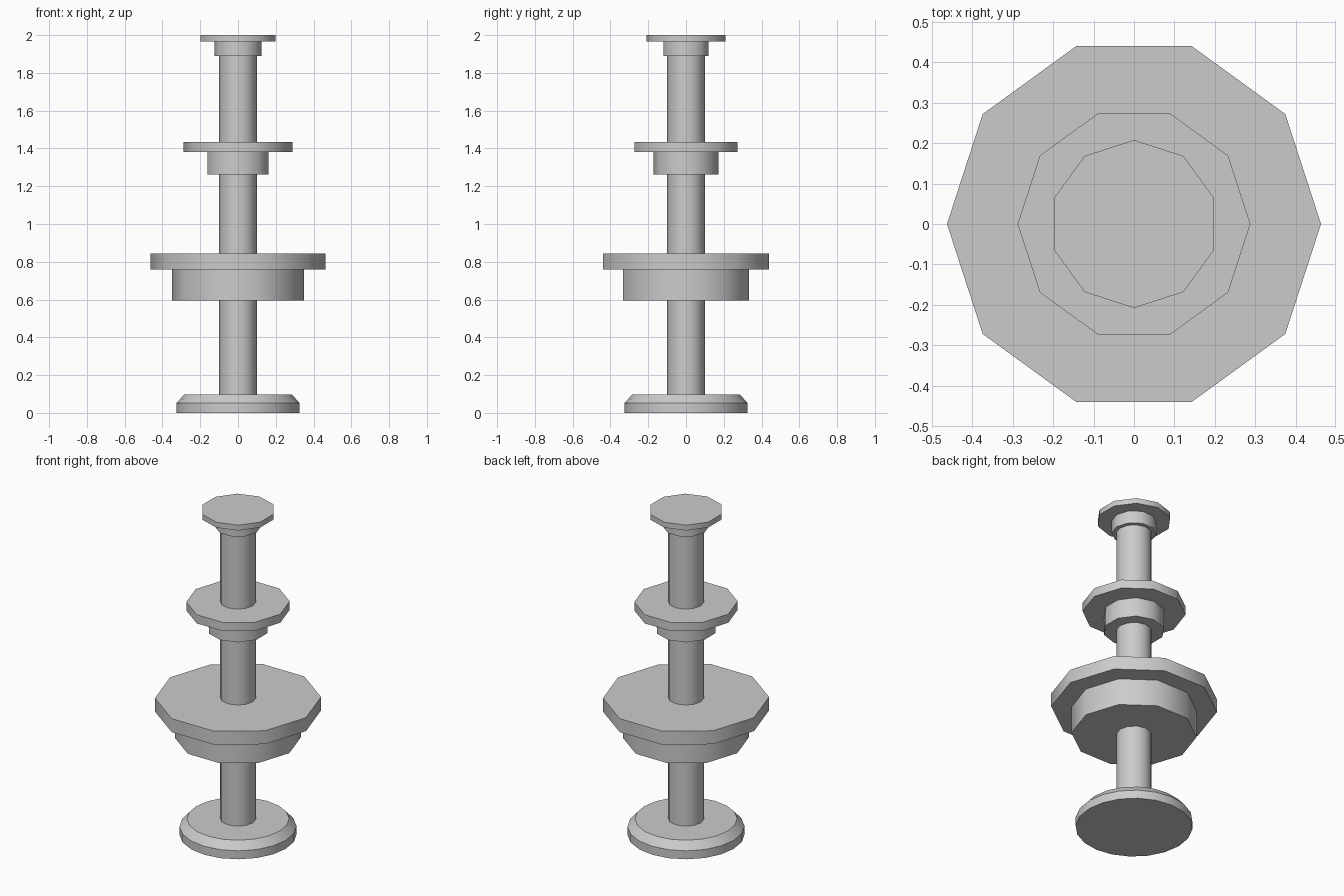
import bpy, math

if "Cube" in bpy.data.objects:
    bpy.data.objects.remove(bpy.data.objects["Cube"])


def turned(name, profile, sides, start=0.0):
    """Closed solid turned around z from (radius, height) pairs."""
    verts, faces = [], []
    for r, z in profile:
        for i in range(sides):
            a = math.radians(start) + math.tau * i / sides
            verts.append((r * math.cos(a), r * math.sin(a), z))
    for k in range(len(profile) - 1):
        for i in range(sides):
            j = (i + 1) % sides
            lo, hi = k * sides, (k + 1) * sides
            faces.append((lo + i, lo + j, hi + j, hi + i))
    faces.append(tuple(reversed(range(sides))))
    top = (len(profile) - 1) * sides
    faces.append(tuple(range(top, top + sides)))
    mesh = bpy.data.meshes.new(name)
    mesh.from_pydata(verts, [], faces)
    ob = bpy.data.objects.new(name, mesh)
    bpy.context.collection.objects.link(ob)
    bpy.ops.object.select_all(action='DESELECT')
    ob.select_set(True)
    bpy.context.view_layer.objects.active = ob
    bpy.ops.object.shade_smooth_by_angle(angle=math.radians(40))
    return ob


# Chamfered foot and central post
turned("base", [(0.326, 0), (0.326, 0.052), (0.285, 0.098)], 20)
turned("post", [(0.1, 0.09), (0.1, 1.9)], 12)

# Three tiers, each a collar carrying a ten-sided plate:
# name, collar (radius, bottom, rotation), plate (radius, bottom, top, rotation)
tiers = [
    ("lower", (0.35, 0.595, 0), (0.463, 0.76, 0.843, 0)),
    ("middle", (0.171, 1.262, 90), (0.288, 1.38, 1.433, 0)),
    ("top", (0.125, 1.89, 0), (0.208, 1.967, 2.0, 90)),
]
for name, (cr, cz, ca), (pr, pz, pt, pa) in tiers:
    turned(name + "_collar", [(cr, cz), (cr, pz)], 10, ca)
    turned(name + "_plate", [(pr, pz), (pr, pt)], 10, pa)
